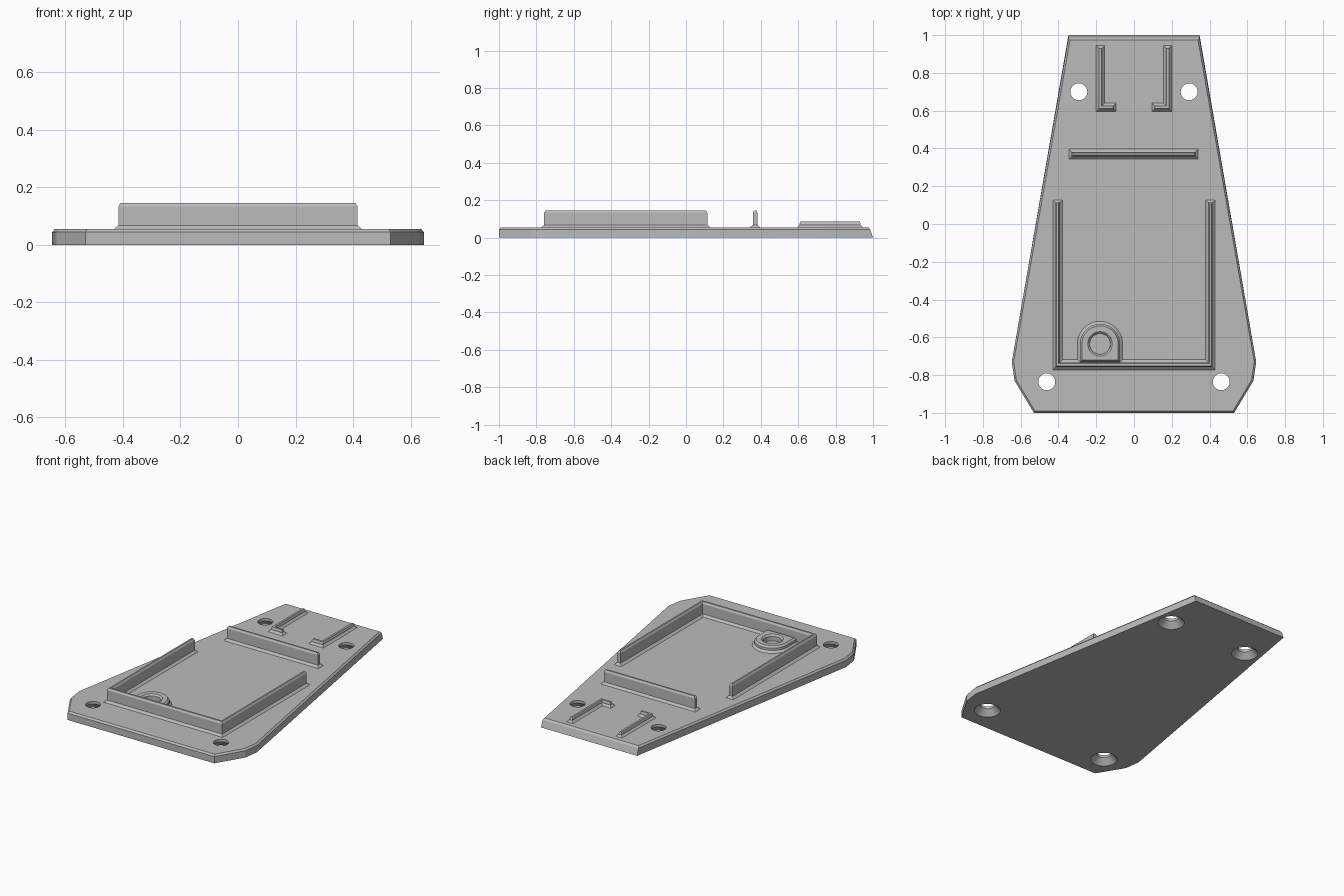
import bpy, math
from mathutils import Vector

cube = bpy.data.objects.get("Cube")
if cube:
    bpy.data.objects.remove(cube, do_unlink=True)

grey = bpy.data.materials.new("plain grey")
grey.use_nodes = True
colour = (0.5, 0.5, 0.5, 1)
grey.diffuse_color = colour
grey.node_tree.nodes["Principled BSDF"].inputs["Base Color"].default_value = colour

PLATE_TOP = 0.055


def inset(points, d):
    """Move a counter-clockwise outline inwards by d with mitred corners."""
    result = []
    for i, point in enumerate(points):
        p = Vector(point)
        a = (p - Vector(points[i - 1])).normalized()
        b = (Vector(points[(i + 1) % len(points)]) - p).normalized()
        na, nb = Vector((-a.y, a.x)), Vector((-b.y, b.x))
        result.append(p + (na + nb) * (d / (1 + na.dot(nb))))
    return result


def loft(name, outline, levels):
    """Stack inset copies of an outline; levels are (z, inset)."""
    n = len(outline)
    verts = [(p.x, p.y, z) for z, d in levels for p in inset(outline, d)]
    faces = [tuple(reversed(range(n))), tuple(range(len(verts) - n, len(verts)))]
    for k in range(len(levels) - 1):
        for i in range(n):
            j = (i + 1) % n
            faces.append((k * n + i, k * n + j, (k + 1) * n + j, (k + 1) * n + i))
    mesh = bpy.data.meshes.new(name)
    mesh.from_pydata(verts, [], faces)
    mesh.materials.append(grey)
    obj = bpy.data.objects.new(name, mesh)
    bpy.context.collection.objects.link(obj)
    return obj


def activate(obj):
    bpy.ops.object.select_all(action="DESELECT")
    obj.select_set(True)
    bpy.context.view_layer.objects.active = obj


def cut(obj, cutter):
    cutter.hide_render = True
    mod = obj.modifiers.new("hole", "BOOLEAN")
    mod.operation, mod.solver, mod.object = "DIFFERENCE", "EXACT", cutter
    activate(obj)
    bpy.ops.object.modifier_apply(modifier=mod.name)
    bpy.data.objects.remove(cutter, do_unlink=True)


def arc(cx, cy, r, sweep, steps):
    return [(cx + r * math.cos(sweep * i / steps), cy + r * math.sin(sweep * i / steps))
            for i in range(steps + 1)]


def circle(cx, cy, r):
    return arc(cx, cy, r, math.tau, 40)[:-1]


def ridge(name, outline, top, foot=0.014, chamfer=0.007):
    """Raised rib with a flared foot and a chamfered top."""
    return loft(name, outline, [(PLATE_TOP - 0.005, 0), (PLATE_TOP, 0), (PLATE_TOP + 0.013, foot),
                                (top - 0.012, foot), (top, foot + chamfer)])


def mirrored(half):
    return half + [(-x, y) for x, y in reversed(half)]


# Base plate with chamfered rim and sloping back edge
plate = loft("base_plate", mirrored([(0.53, -1), (0.632, -0.83), (0.647, -0.73), (0.347, 1)]),
             [(0, 0), (0.044, 0), (PLATE_TOP, 0.01)])
for v in plate.data.vertices:
    if v.co.y > 0.9 and v.co.z > 0.01:
        v.co.y -= 0.015

# Countersunk screw holes
for side in (-1, 1):
    for x, y in ((0.292, 0.70), (0.462, -0.835)):
        cut(plate, loft("screw_hole_cutter", circle(side * x, y, 0.085),
                        [(-0.005, 0), (0.038, 0.04), (0.1, 0.04)]))

# Three-sided tray wall and cross rib
ridge("tray_wall", mirrored([(0.43, -0.772), (0.43, 0.128), (0.378, 0.128), (0.378, -0.718)]), 0.145)
ridge("cross_rib", [(-0.345, 0.343), (0.34, 0.343), (0.34, 0.396), (-0.345, 0.396)], 0.145)

# Pair of L-shaped clips
clip = [(0.095, 0.595), (0.2, 0.595), (0.2, 0.945), (0.155, 0.945), (0.155, 0.64), (0.095, 0.64)]
ridge("left_clip", clip, 0.085, 0.012, 0.004)
ridge("right_clip", [(-x, y) for x, y in reversed(clip)], 0.085, 0.012, 0.004)

# Round-ended boss with a blind socket
cx, cy = -0.18, -0.635
boss = ridge("socket_boss", arc(cx, cy, 0.12, math.pi, 28) + [(cx - 0.12, -0.745), (cx + 0.12, -0.745)],
             0.095, 0.014, 0.01)
cut(boss, loft("socket_cutter", circle(cx, cy, 0.055),
               [(0.03, 0), (0.085, 0), (0.095, -0.01), (0.11, -0.01)]))

# Smooth the round walls, keep the edges sharp
for obj in (plate, boss):
    activate(obj)
    bpy.ops.object.shade_smooth_by_angle(angle=math.radians(20))
